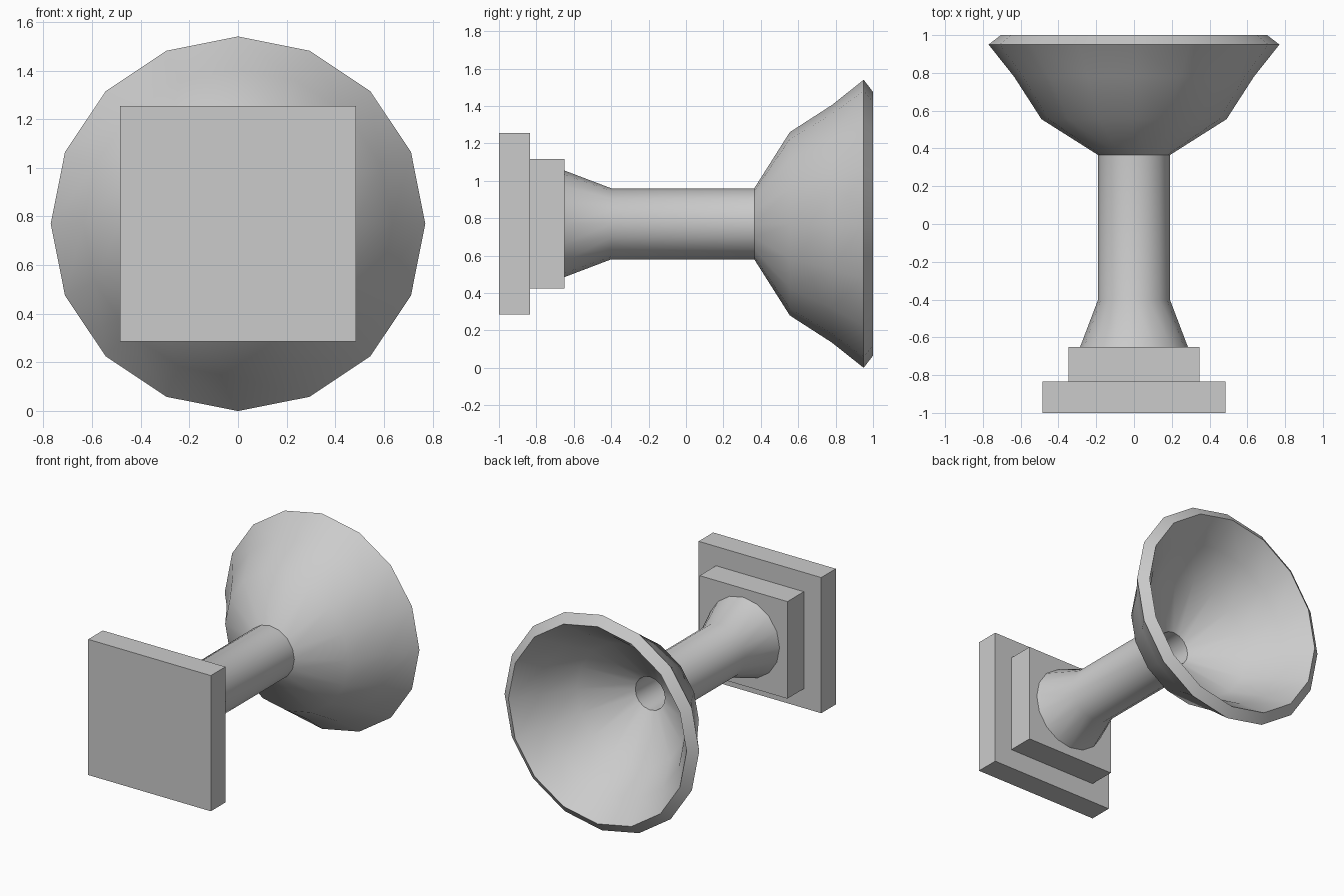
import bpy, bmesh, math

cube = bpy.data.objects.get("Cube")
if cube:
    bpy.data.objects.remove(cube, do_unlink=True)

AXIS_Z = 0.77
SIDES = 16

grey = bpy.data.materials.new("plain grey")
grey.use_nodes = True
colour = (0.6, 0.6, 0.6, 1)
grey.diffuse_color = colour
grey.node_tree.nodes["Principled BSDF"].inputs["Base Color"].default_value = colour


def finish(name, bm):
    bmesh.ops.recalc_face_normals(bm, faces=bm.faces)
    mesh = bpy.data.meshes.new(name)
    bm.to_mesh(mesh)
    bm.free()
    mesh.materials.append(grey)
    obj = bpy.data.objects.new(name, mesh)
    bpy.context.collection.objects.link(obj)
    return obj


def square_plate(name, half, y0, y1):
    bm = bmesh.new()
    bmesh.ops.create_cube(bm, size=1)
    for v in bm.verts:
        v.co.x *= 2 * half
        v.co.y = y0 if v.co.y < 0 else y1
        v.co.z = AXIS_Z + v.co.z * 2 * half
    return finish(name, bm)


def lathe(name, profile):
    """Turn a closed (y, radius) loop around the horizontal axis."""
    bm = bmesh.new()
    rings = []
    for y, r in profile:
        angles = [math.tau * i / SIDES for i in range(SIDES)]
        rings.append([bm.verts.new((r * math.cos(a), y, AXIS_Z + r * math.sin(a)))
                      for a in angles])
    for a, b in zip(rings, rings[1:] + rings[:1]):
        for i in range(SIDES):
            j = (i + 1) % SIDES
            bm.faces.new((a[i], a[j], b[j], b[i]))
    return finish(name, bm)


# Stepped square mount
square_plate("base_plate", 0.485, -1.0, -0.835)
square_plate("mount_block", 0.347, -0.835, -0.65)

# Hollow stem flaring into the open bowl: outer wall, then inner wall back
outer = [(-0.65, 0.285), (-0.40, 0.19), (0.365, 0.19),
         (0.555, 0.49), (0.78, 0.635), (0.95, 0.77)]
inner = [(1.0, 0.705), (0.83, 0.57), (0.615, 0.433),
         (0.405, 0.118), (-0.415, 0.109), (-0.65, 0.20)]
horn = lathe("stem_and_bowl", outer + inner)

bpy.ops.object.select_all(action="DESELECT")
horn.select_set(True)
bpy.context.view_layer.objects.active = horn
bpy.ops.object.shade_smooth_by_angle(angle=math.radians(30))
